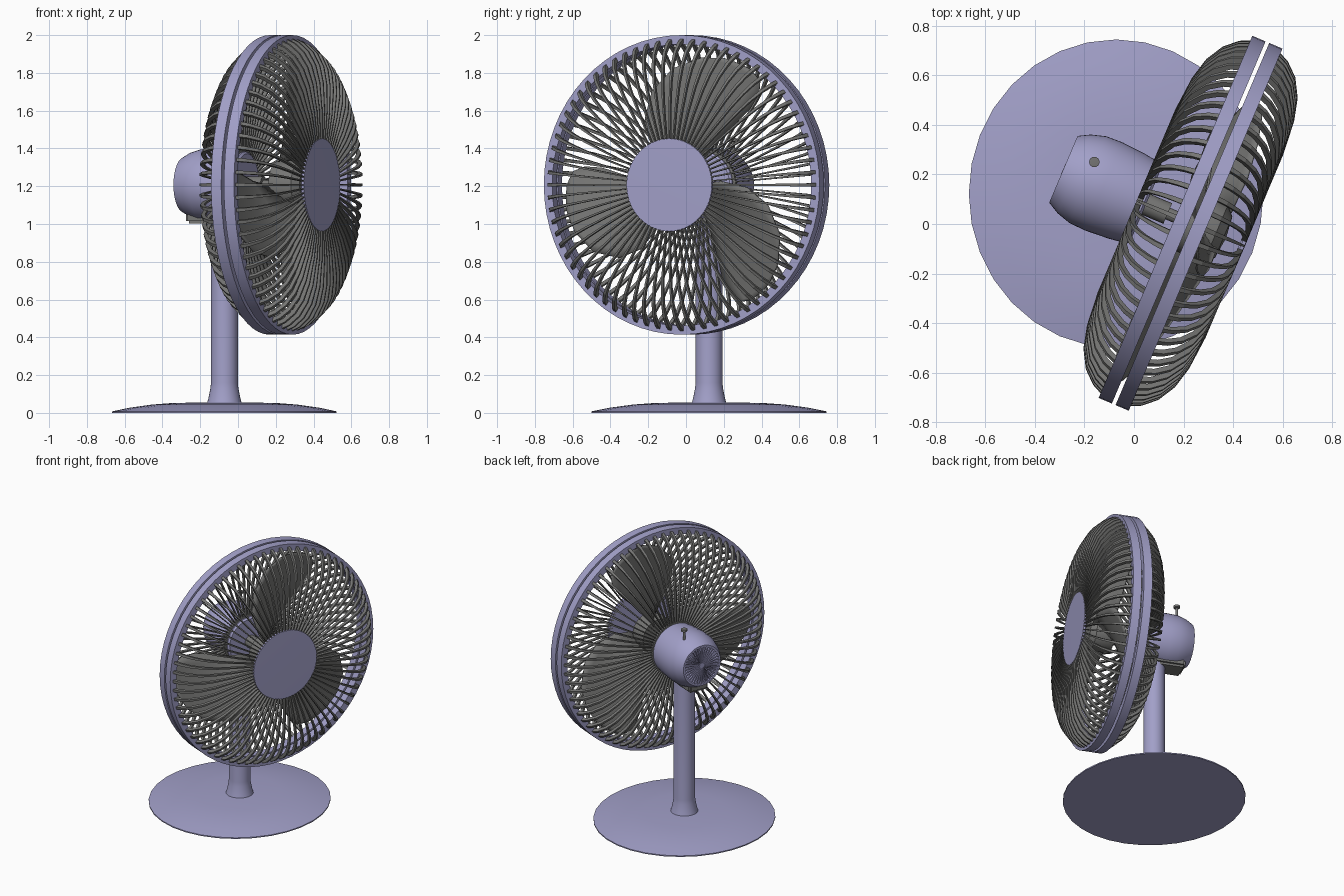
import bpy, bmesh, math
from mathutils import Matrix, Vector

cube = bpy.data.objects.get("Cube")
if cube:
    bpy.data.objects.remove(cube, do_unlink=True)


def material(name, rgb):
    m = bpy.data.materials.new(name)
    m.use_nodes = True
    m.diffuse_color = (*rgb, 1)
    m.node_tree.nodes["Principled BSDF"].inputs["Base Color"].default_value = (*rgb, 1)
    return m


LILAC = material("lilac plastic", (0.36, 0.35, 0.58))
GREY = material("grey plastic", (0.18, 0.18, 0.175))

# Head frame: local x runs across the fan, y is up, z points out of the front
TURN = math.radians(23)
C, S = math.cos(TURN), math.sin(TURN)
HEAD = Matrix(((S, 0, C, 0.228), (C, 0, -S, 0.003), (0, 1, 0, 1.207), (0, 0, 0, 1)))
STAND = Matrix.Translation((-0.072, 0.122, 0))


def finish(name, bm, mat, frame, smooth=True):
    bmesh.ops.recalc_face_normals(bm, faces=bm.faces)
    mesh = bpy.data.meshes.new(name)
    bm.to_mesh(mesh)
    bm.free()
    mesh.materials.append(mat)
    ob = bpy.data.objects.new(name, mesh)
    bpy.context.collection.objects.link(ob)
    ob.matrix_world = frame
    if smooth:
        bpy.ops.object.select_all(action="DESELECT")
        ob.select_set(True)
        bpy.context.view_layer.objects.active = ob
        bpy.ops.object.shade_smooth_by_angle(angle=math.radians(35))
    return ob


def lathe(name, profile, mat, frame, sides=48, closed=False):
    """Revolve (radius, height) points about local z."""
    bm = bmesh.new()
    verts = [bm.verts.new((r, 0, z)) for r, z in profile]
    pairs = list(zip(verts, verts[1:]))
    if closed:
        pairs.append((verts[-1], verts[0]))
    edges = [bm.edges.new(p) for p in pairs]
    bmesh.ops.spin(bm, geom=verts + edges, axis=(0, 0, 1), cent=(0, 0, 0),
                   angle=math.tau, steps=sides, use_duplicate=False)
    bmesh.ops.remove_doubles(bm, verts=bm.verts, dist=0.0001)
    return finish(name, bm, mat, frame)


def ribs(name, path, count, mat, depth, widths):
    """Radial strips following (radius, height) points, tapering in width."""
    bm = bmesh.new()
    pts = [Vector(p) for p in path]
    for k in range(count):
        spin = Matrix.Rotation(math.tau * k / count, 3, "Z")
        rings = []
        for i, p in enumerate(pts):
            along = (pts[min(i + 1, len(pts) - 1)] - pts[max(i - 1, 0)]).normalized()
            out = Vector((-along.y, along.x)) * depth / 2
            f = i / (len(pts) - 1)
            w = (widths[0] * (1 - f) + widths[1] * f) / 2
            corners = [(p + out, w), (p + out, -w), (p - out, -w), (p - out, w)]
            rings.append([bm.verts.new(spin @ Vector((q.x, s, q.y))) for q, s in corners])
        for a, b in zip(rings, rings[1:]):
            for j in range(4):
                bm.faces.new((a[j], a[j - 1], b[j - 1], b[j]))
        bm.faces.new(rings[0])
        bm.faces.new(rings[-1])
    return finish(name, bm, mat, HEAD, smooth=False)


# Stand: shallow domed foot and flared pole
foot = lathe("base", [(0, 0), (1, 0), (1, 0.008), (0.85, 0.027), (0.65, 0.044),
                      (0.45, 0.053), (0, 0.056)], LILAC, STAND, sides=32)
foot.matrix_world = STAND @ Matrix.Diagonal((0.594, 0.622, 1, 1))
lathe("pole", [(0, 0.05), (0.092, 0.05), (0.084, 0.08), (0.074, 0.13), (0.071, 0.16),
               (0.071, 1.06), (0, 1.06)], LILAC, STAND, sides=32)

# Motor housing with recessed rear vent
lathe("motor_housing", [(0, -0.54), (0.13, -0.54), (0.132, -0.557), (0.146, -0.557),
                        (0.172, -0.51), (0.19, -0.45), (0.193, -0.38), (0.186, -0.28),
                        (0.176, -0.205), (0.165, -0.195), (0, -0.195)], LILAC, HEAD)
ribs("rear_vent_slats", [(0.015, -0.548), (0.132, -0.548)], 36, LILAC, 0.018, (0.002, 0.012))
lathe("rear_vent_hub", [(0, -0.558), (0.02, -0.558), (0.02, -0.535)], LILAC, HEAD, sides=16)

# Tilt bracket below the housing
bm = bmesh.new()
bmesh.ops.create_cube(bm, size=1, matrix=Matrix.Translation((0, -0.14, -0.385))
                      @ Matrix.Diagonal((0.15, 0.13, 0.27, 1)))
bmesh.ops.bevel(bm, geom=bm.edges[:], offset=0.015, segments=2, affect="EDGES")
finish("tilt_bracket", bm, GREY, HEAD)

# Pull knob on top of the housing
lathe("knob", [(0, 0), (0.009, 0), (0.009, 0.06), (0.021, 0.063), (0.021, 0.078), (0, 0.08)],
      GREY, Matrix.Translation((-0.16, 0.25, 1.375)), sides=16)

# Shaft and blade hub
lathe("shaft", [(0, -0.2), (0.045, -0.2), (0.045, -0.1), (0.025, -0.1), (0.025, 0.02)],
      GREY, HEAD, sides=20)
lathe("blade_hub", [(0, -0.02), (0.125, -0.02), (0.132, 0.06), (0.125, 0.11),
                    (0.09, 0.145), (0, 0.155)], GREY, HEAD, sides=32)

# Three swept, pitched blades: radius, start angle, end angle
OUTLINE = [(0.1, 62, 122), (0.26, 56, 124), (0.4, 52, 118), (0.52, 50, 108),
           (0.62, 51, 95), (0.68, 54, 82), (0.705, 60, 72)]
CHORD = 8
for n in range(3):
    bm = bmesh.new()
    rows = []
    for r, a0, a1 in OUTLINE:
        row = []
        for i in range(CHORD + 1):
            deg = a0 + (a1 - a0) * i / CHORD
            a = math.radians(deg + 120 * n)
            lift = 0.03 + 0.0028 * (deg - 85)
            row.append(bm.verts.new((r * math.cos(a), r * math.sin(a), lift)))
        rows.append(row)
    for a, b in zip(rows, rows[1:]):
        for i in range(CHORD):
            bm.faces.new((a[i], a[i + 1], b[i + 1], b[i]))
    blade = finish(f"blade_{n + 1}", bm, GREY, HEAD)
    solid = blade.modifiers.new("thickness", "SOLIDIFY")
    solid.thickness = 0.008
    solid.offset = 0

# Cage: matching front and rear halves with rims and curved bars
BAR = [(0.4, 0.225), (0.54, 0.213), (0.63, 0.19), (0.7, 0.15), (0.745, 0.1), (0.768, 0.05)]
for side, sign, inner in (("front", 1, 0.22), ("rear", -1, 0.165)):
    rim = [(0.745, 0.008), (0.793, 0.008), (0.793, 0.066), (0.745, 0.066)]
    lathe(f"{side}_rim", [(r, z * sign) for r, z in rim], LILAC, HEAD, sides=64, closed=True)
    path = [(inner, 0.225)] + BAR
    ribs(f"{side}_bars", [(r, z * sign) for r, z in path], 72, GREY, 0.022, (0.006, 0.02))
lathe("rear_cage_collar", [(0.16, -0.235), (0.19, -0.235), (0.19, -0.212), (0.16, -0.212)],
      GREY, HEAD, closed=True)
lathe("front_disc", [(0, 0.215), (0.24, 0.215), (0.247, 0.222), (0.245, 0.236), (0, 0.238)],
      LILAC, HEAD)
